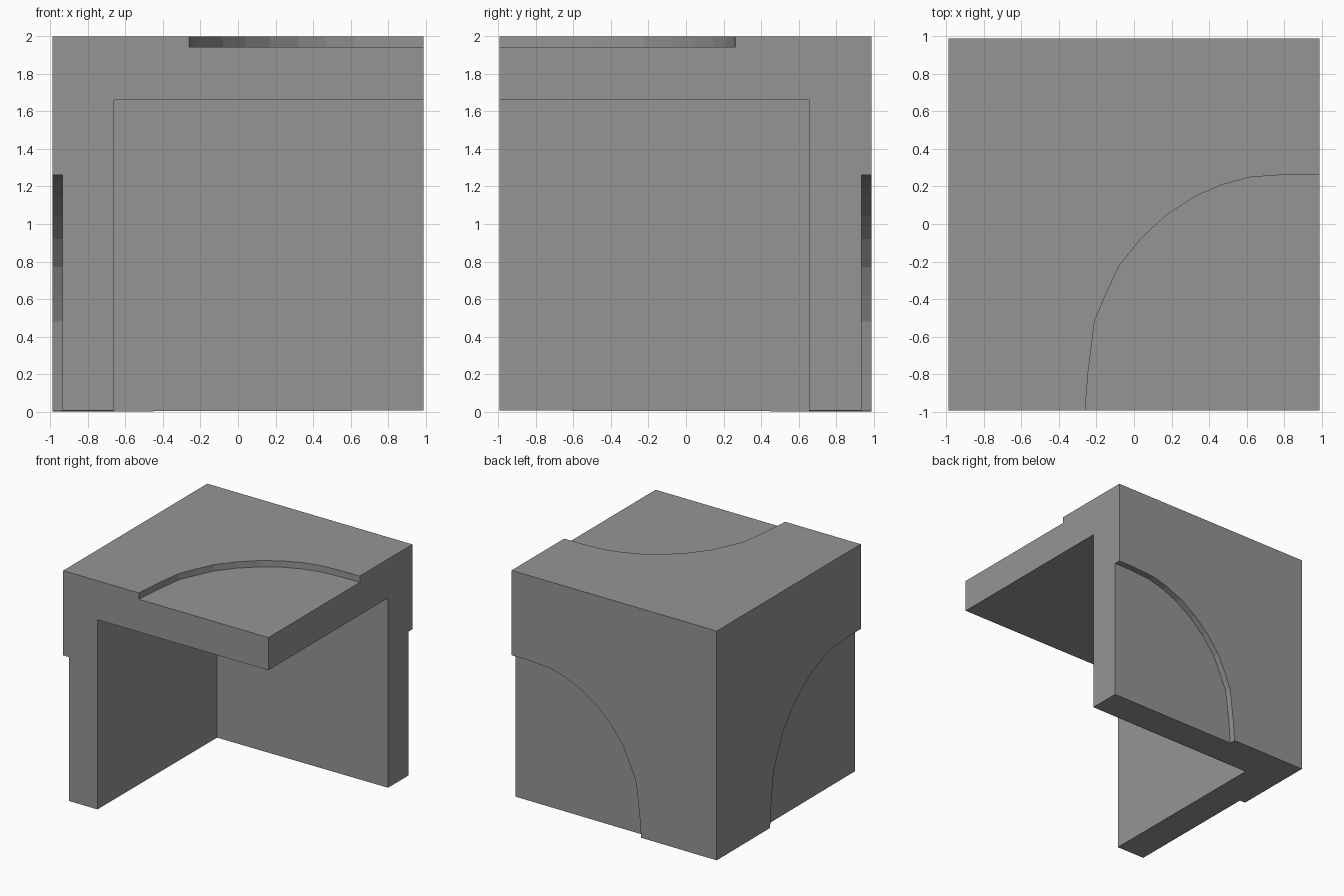
import bpy
import bmesh
from mathutils import Vector

if "Cube" in bpy.data.objects:
    bpy.data.objects.remove(bpy.data.objects["Cube"], do_unlink=True)

grey = bpy.data.materials.new("plain grey")
grey.use_nodes = True
colour = (0.30, 0.30, 0.30, 1)
grey.diffuse_color = colour
grey.node_tree.nodes["Principled BSDF"].inputs["Base Color"].default_value = colour

SIDE, FRONT, BOTTOM = 0.99, -0.995, 0.005
DEPTH = 0.055


def new_object(name, bm):
    bmesh.ops.recalc_face_normals(bm, faces=bm.faces)
    mesh = bpy.data.meshes.new(name)
    bm.to_mesh(mesh)
    bm.free()
    mesh.materials.append(grey)
    obj = bpy.data.objects.new(name, mesh)
    bpy.context.collection.objects.link(obj)
    return obj


def box(name, low, high):
    bm = bmesh.new()
    bmesh.ops.create_cube(bm, size=1)
    for v in bm.verts:
        v.co = Vector(h if c > 0 else l for c, l, h in zip(v.co, low, high))
    return new_object(name, bm)


# Rounded quarter outline, measured from the recess corner
ARC = [(1.25, 0), (1.235, 0.2), (1.2, 0.48), (1.14, 0.62), (1.07, 0.77), (0.95, 0.92),
       (0.82, 1.04), (0.67, 1.14), (0.52, 1.205), (0.37, 1.245), (0.15, 1.26), (0, 1.26)]
OUTLINE = [(-0.1, -0.1), (ARC[0][0], -0.1)] + ARC + [(-0.1, ARC[-1][1])]


def quarter_prism(name, corner, u, v, inward):
    """Prism that sinks a quarter-round recess into one outer face."""
    bm = bmesh.new()
    corner, u, v, inward = map(Vector, (corner, u, v, inward))
    base = corner - inward * 0.1
    face = bm.faces.new([bm.verts.new(base + u * a + v * b) for a, b in OUTLINE])
    result = bmesh.ops.extrude_face_region(bm, geom=[face])
    moved = [g for g in result["geom"] if isinstance(g, bmesh.types.BMVert)]
    bmesh.ops.translate(bm, verts=moved, vec=inward * (0.1 + DEPTH))
    return new_object(name, bm)


# Three walls meeting at one corner
shell = box("corner_shell", (-SIDE, FRONT, BOTTOM), (SIDE, SIDE, 2))
for v in shell.data.vertices:
    if v.co.x < 0 and v.co.y > 0 and v.co.z < 1:
        v.co.z = 0

cutters = [
    box("inner_cutter", (-0.66, -1.2, -0.2), (1.2, 0.655, 1.66)),
    quarter_prism("top_recess_cutter", (SIDE, FRONT, 2), (-1, 0, 0), (0, 1, 0), (0, 0, -1)),
    quarter_prism("side_recess_cutter", (-SIDE, FRONT, 0), (0, 1, 0), (0, 0, 1), (1, 0, 0)),
    quarter_prism("back_recess_cutter", (SIDE, SIDE, 0), (-1, 0, 0), (0, 0, 1), (0, -1, 0)),
]

# Cut the open interior and the shallow recesses
bpy.context.view_layer.objects.active = shell
for cutter in cutters:
    cutter.hide_render = True
    mod = shell.modifiers.new(cutter.name, 'BOOLEAN')
    mod.operation = 'DIFFERENCE'
    mod.solver = 'EXACT'
    mod.object = cutter
    bpy.ops.object.modifier_apply(modifier=mod.name)
    bpy.data.objects.remove(cutter, do_unlink=True)
